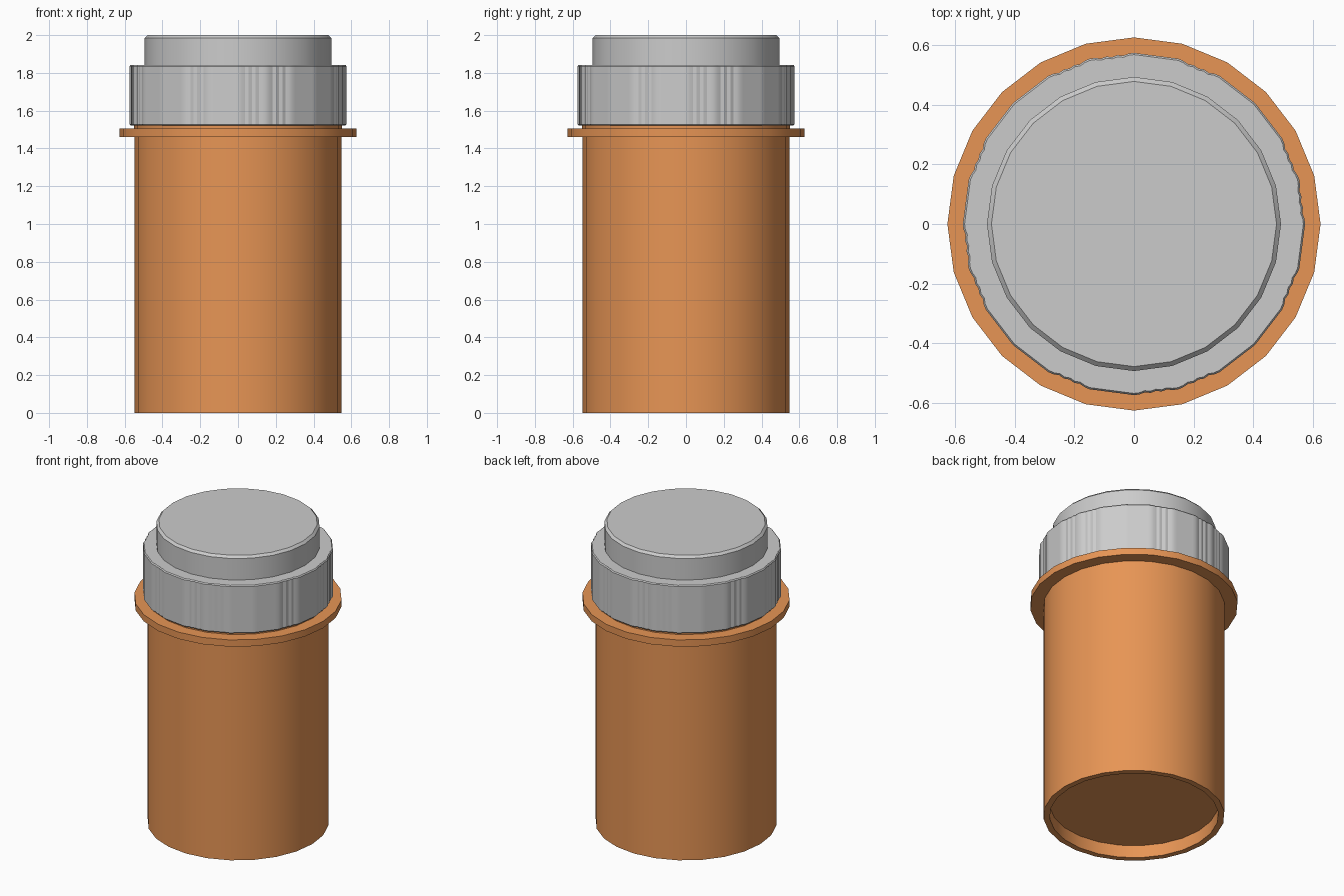
import bpy, bmesh, math

if "Cube" in bpy.data.objects:
    bpy.data.objects.remove(bpy.data.objects["Cube"])

SIDES = 24


def finish(name, bm, mat=None):
    bmesh.ops.recalc_face_normals(bm, faces=bm.faces)
    me = bpy.data.meshes.new(name)
    bm.to_mesh(me)
    bm.free()
    ob = bpy.data.objects.new(name, me)
    bpy.context.collection.objects.link(ob)
    if mat:
        me.materials.append(mat)
    bpy.ops.object.select_all(action='DESELECT')
    ob.select_set(True)
    bpy.context.view_layer.objects.active = ob
    bpy.ops.object.shade_smooth_by_angle(angle=math.radians(25))
    return ob


def loft(bm, rings):
    """Skin a list of equal-length point rings and cap both ends."""
    loops = [[bm.verts.new(p) for p in r] for r in rings]
    n = len(loops[0])
    for a, b in zip(loops, loops[1:]):
        for i in range(n):
            j = (i + 1) % n
            bm.faces.new((a[i], a[j], b[j], b[i]))
    bm.faces.new(loops[0])
    bm.faces.new(loops[-1])


def circle(r, z):
    return [(r * math.cos(2 * math.pi * i / SIDES),
             r * math.sin(2 * math.pi * i / SIDES), z) for i in range(SIDES)]


def turned(name, profile, mat=None):
    bm = bmesh.new()
    loft(bm, [circle(r, z) for r, z in profile])
    return finish(name, bm, mat)


orange = bpy.data.materials.new("orange_plastic")
orange.diffuse_color = (0.80, 0.30, 0.09, 1)
orange.use_nodes = True
orange.node_tree.nodes["Principled BSDF"].inputs["Base Color"].default_value = orange.diffuse_color

# Bottle body with recessed underside
turned("bottle_body", [(0.51, 0.083), (0.51, 0), (0.547, 0), (0.547, 1.46),
                       (0.627, 1.46), (0.627, 1.505), (0.55, 1.505),
                       (0.55, 1.53)], orange)


# Cap skirt: 24 flat panels, some of them with shallow vertical grooves
def skirt_ring(scale, z, r=0.575):
    pts = []
    for k in range(SIDES):
        a0 = -math.pi / 2 + k * 2 * math.pi / SIDES
        a1 = a0 + 2 * math.pi / SIDES
        ribbed = k % 6 in (0, 1, 4)
        for s in range(8):
            t = s / 8
            x = r * ((1 - t) * math.cos(a0) + t * math.cos(a1))
            y = r * ((1 - t) * math.sin(a0) + t * math.sin(a1))
            f = scale * (0.992 if ribbed and s in (2, 4, 6) else 1)
            pts.append((x * f, y * f, z))
    return pts


bm = bmesh.new()
loft(bm, [skirt_ring(0.99, 1.522), skirt_ring(1, 1.528),
          skirt_ring(1, 1.835), skirt_ring(0.99, 1.842)])
finish("cap_skirt", bm)

# Raised cap top with a small bevelled rim
turned("cap_top", [(0.494, 1.83), (0.494, 1.985), (0.479, 2.0)])
